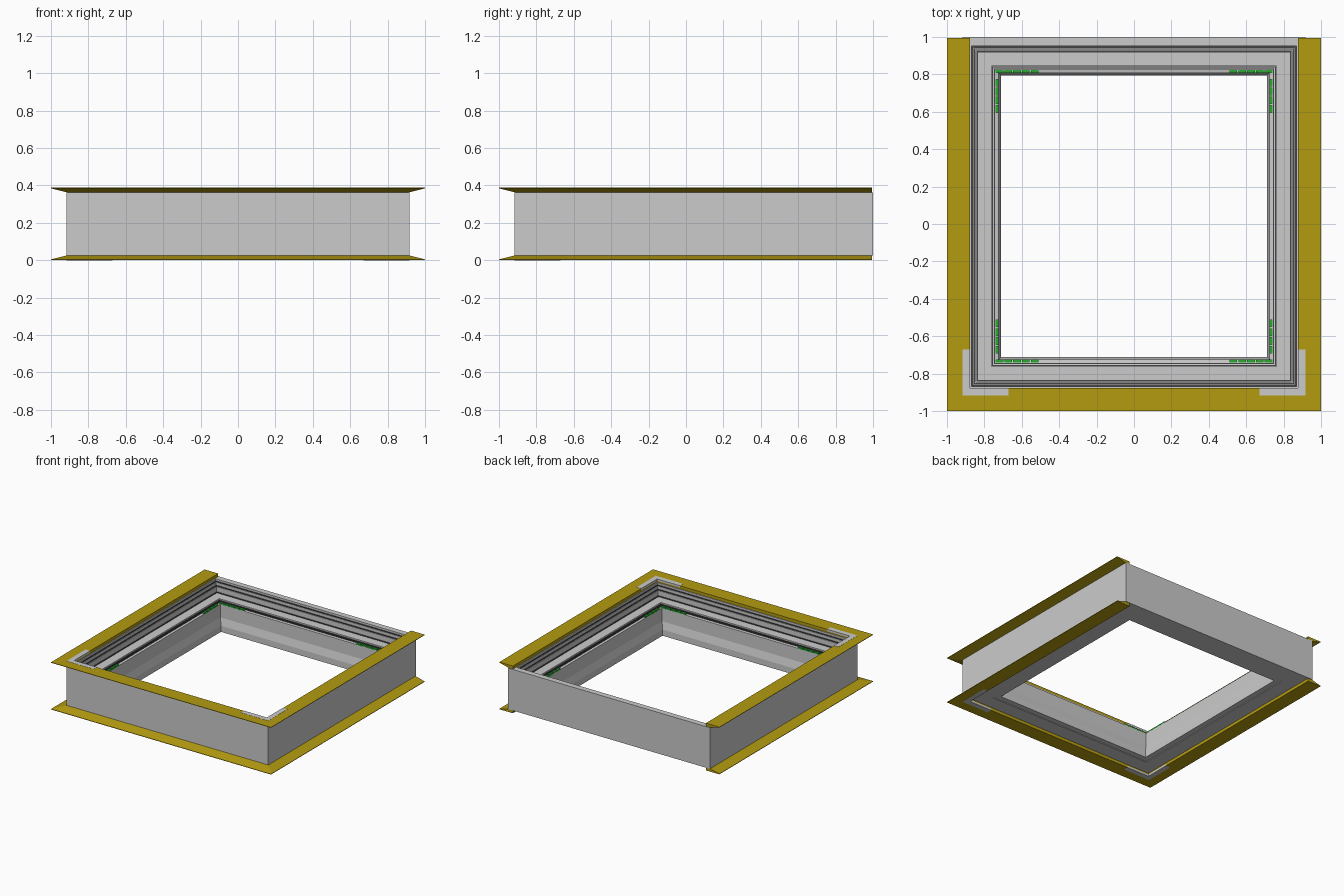
import bpy, bmesh

if "Cube" in bpy.data.objects:
    bpy.data.objects.remove(bpy.data.objects["Cube"])

H = 0.388            # overall height
W = 0.917            # half width of the outer wall
Y0, Y1 = -0.917, 1.0 # front and back wall positions


def material(name, rgb):
    m = bpy.data.materials.new(name)
    m.diffuse_color = (*rgb, 1)
    m.use_nodes = True
    m.node_tree.nodes["Principled BSDF"].inputs["Base Color"].default_value = m.diffuse_color
    return m


YELLOW = material("yellow", (0.45, 0.33, 0.005))
GREEN = material("green", (0.02, 0.4, 0.03))
DARK = material("dark_rubber", (0.06, 0.06, 0.06))


def finish(name, bm, mat=None):
    bmesh.ops.recalc_face_normals(bm, faces=bm.faces)
    me = bpy.data.meshes.new(name)
    bm.to_mesh(me)
    bm.free()
    ob = bpy.data.objects.new(name, me)
    bpy.context.collection.objects.link(ob)
    if mat:
        me.materials.append(mat)
    return ob


def sweep(name, profile, mat=None, closed=True):
    """Mitre a closed (inset, z) profile round the frame; open = no back side."""
    bm = bmesh.new()
    rings = []
    for sx, back in ((-1, True), (-1, False), (1, False), (1, True)):
        ring = []
        for d, z in profile:
            y = (Y1 - d if closed else 0.995) if back else Y0 + d
            ring.append(bm.verts.new((sx * (W - d), y, z)))
        rings.append(ring)
    n = len(profile)
    for k in range(4 if closed else 3):
        a, b = rings[k], rings[(k + 1) % 4]
        for i in range(n):
            j = (i + 1) % n
            bm.faces.new((a[i], a[j], b[j], b[i]))
    if not closed:
        bm.faces.new(rings[0])
        bm.faces.new(rings[3])
    return finish(name, bm, mat)


def boxes(name, items, mat=None):
    """Join axis-aligned boxes given as (x0, x1, y0, y1, z0, z1)."""
    bm = bmesh.new()
    for x0, x1, y0, y1, z0, z1 in items:
        vs = bmesh.ops.create_cube(bm, size=1)["verts"]
        for v in vs:
            v.co = (x0 + (v.co.x + .5) * (x1 - x0),
                    y0 + (v.co.y + .5) * (y1 - y0),
                    z0 + (v.co.z + .5) * (z1 - z0))
    return finish(name, bm, mat)


# main frame: outer wall, stepped top rebate, inner wall with sloped lip
sweep("frame", [
    (0, .025), (0, .363), (.047, .363), (.047, .342), (.059, .342),
    (.059, .315), (.073, .315), (.073, .27), (.155, .27), (.155, .255),
    (.192, .248), (.192, .14), (.206, .08), (.206, .03), (.16, .03),
    (.16, .025)])

# dark sealing strips at the rebate steps and around the opening
for i, (d, z) in enumerate(((.049, .342), (.062, .315), (.076, .27),
                            (.157, .254), (.168, .252))):
    sweep(f"seal_{i + 1}", [(d, z - .004), (d, z + .006),
                            (d + .006, z + .006), (d + .006, z - .004)], DARK)

# yellow wedge flanges, top and bottom, on three sides
flange = [(-.083, H), (.04, H), (.04, .363), (0, .363), (-.083, H - .004)]
sweep("top_flange", flange, YELLOW, closed=False)
sweep("bottom_flange", [(d, H - z) for d, z in flange], YELLOW, closed=False)

# grey corner plates let into the flanges at the front corners
plates = []
for z0, z1 in ((H - .015, H + .001), (-.001 + .0005, .015)):
    for s in (-1, 1):
        plates.append((s * .876, s * .917, -.917, -.67, z0, z1))
        plates.append((s * .67, s * .876, -.917, -.876, z0, z1))
boxes("corner_plate", plates)

# green corner packers: dashed strips along both sides of each inner corner
packers = []
step, length = .047, .041
for s in (-1, 1):
    for yc, t in ((Y0 + .177, 1), (Y1 - .177, -1)):
        xc = W - .177
        for k in range(5):
            a, b = k * step, k * step + length
            packers.append((s * (xc - a), s * (xc - b), yc, yc + t * .015, .245, .258))
            if k:
                packers.append((s * xc, s * (xc - .015), yc + t * a, yc + t * b, .245, .258))
boxes("corner_packer", packers, GREEN)
